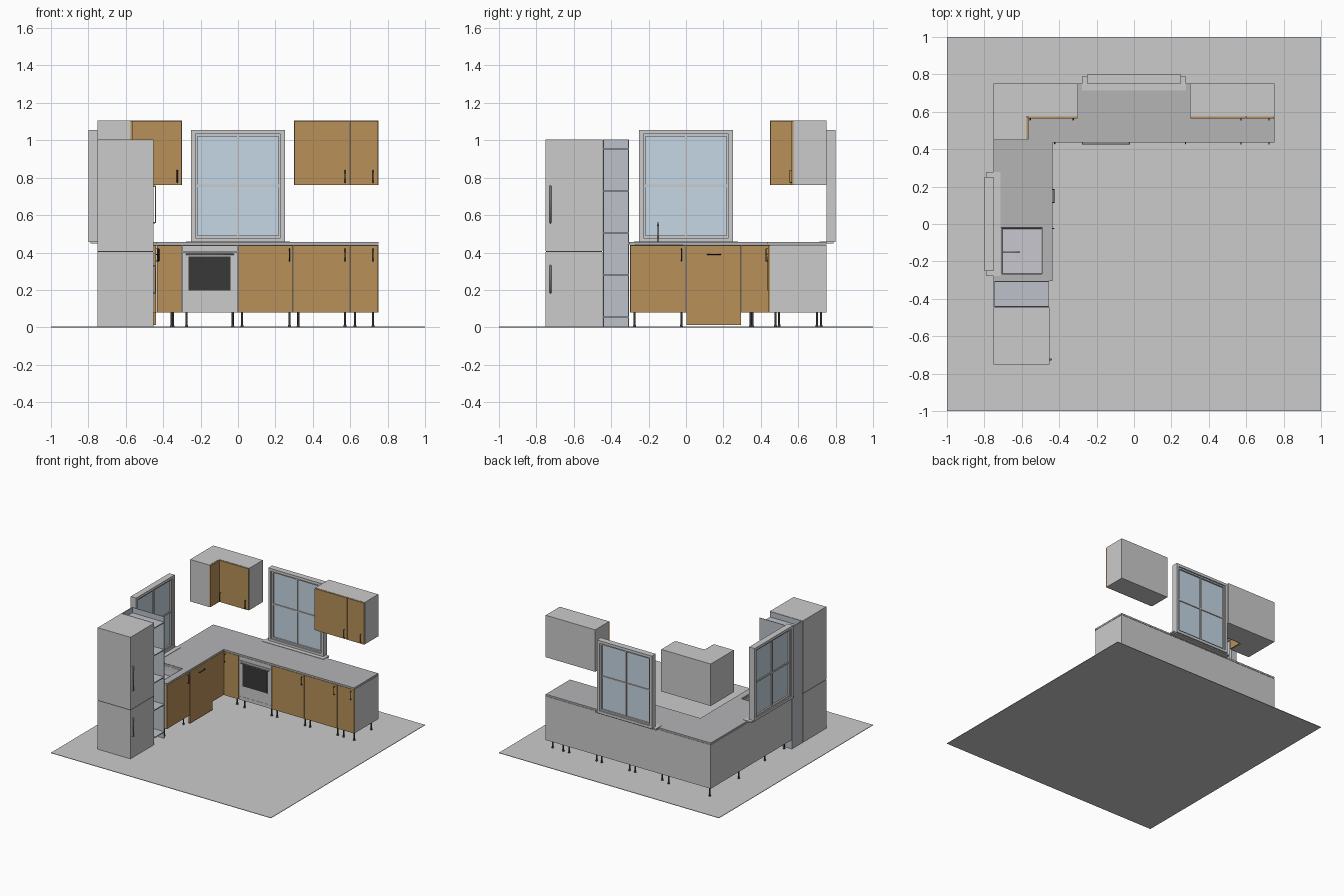
import bpy, bmesh
from mathutils import Matrix

if "Cube" in bpy.data.objects:
    bpy.data.objects.remove(bpy.data.objects["Cube"])


def material(name, rgb):
    m = bpy.data.materials.new(name)
    m.diffuse_color = (*rgb, 1)
    m.use_nodes = True
    m.node_tree.nodes["Principled BSDF"].inputs["Base Color"].default_value = m.diffuse_color
    return m


WOOD = material("wood", (0.48, 0.28, 0.10))
BLACK = material("black", (0.04, 0.04, 0.04))
GLASS = material("glass", (0.56, 0.68, 0.77))
SHELF = material("shelf_grey", (0.51, 0.54, 0.59))
STONE = material("worktop_grey", (0.46, 0.46, 0.47))
STEEL = material("steel", (0.58, 0.57, 0.63))
FLOOR = material("floor_grey", (0.68, 0.68, 0.68))


def finish(name, bm, mat=None):
    bmesh.ops.recalc_face_normals(bm, faces=bm.faces)
    me = bpy.data.meshes.new(name)
    bm.to_mesh(me)
    bm.free()
    ob = bpy.data.objects.new(name, me)
    bpy.context.collection.objects.link(ob)
    if mat:
        me.materials.append(mat)
    return ob


# a runs along the wall, b is the distance from the centre towards the wall
def place(a, b, z, left):
    return (-b, a, z) if left else (a, b, z)


def prism(name, pts, z0, z1, mat=None):
    bm = bmesh.new()
    f = bm.faces.new([bm.verts.new((x, y, z0)) for x, y in pts])
    top = bmesh.ops.extrude_face_region(bm, geom=[f])["geom"]
    bmesh.ops.translate(bm, vec=(0, 0, z1 - z0),
                        verts=[v for v in top if isinstance(v, bmesh.types.BMVert)])
    return finish(name, bm, mat)


def box(name, a0, a1, b0, b1, z0, z1, mat=None, left=False):
    pts = [place(a, b, 0, left)[:2] for a, b in ((a0, b0), (a1, b0), (a1, b1), (a0, b1))]
    return prism(name, pts, z0, z1, mat)


def tube(name, pts, r, mat=None):
    cu = bpy.data.curves.new(name, "CURVE")
    cu.dimensions = "3D"
    cu.bevel_depth = r
    cu.bevel_resolution = 1
    cu.use_fill_caps = True
    sp = cu.splines.new("POLY")
    sp.points.add(len(pts) - 1)
    for p, co in zip(sp.points, pts):
        p.co = (*co, 1)
    ob = bpy.data.objects.new(name, cu)
    bpy.context.collection.objects.link(ob)
    if mat:
        cu.materials.append(mat)
    return ob


def handle(name, a, b, z0, z1, left=False, length=0, mat=BLACK, r=0.003):
    out = b - 0.011
    ends = ((a, z0), (a + length, z1))
    (a0, s0), (a1, s1) = ends
    tube(name, [place(a0, b, s0, left), place(a0, out, s0, left),
                place(a1, out, s1, left), place(a1, b, s1, left)], r, mat)


# Floor
box("floor", -1, 1, -1, 1, 0, 0.004, FLOOR)

# Base cabinet carcass and worktop
body = prism("base_cabinets", [(-0.75, -0.30), (-0.45, -0.30), (-0.45, 0.45), (0.75, 0.45),
                               (0.75, 0.75), (-0.75, 0.75)], 0.08, 0.44)
top = prism("worktop", [(-0.75, -0.305), (-0.435, -0.305), (-0.435, 0.435), (0.75, 0.435),
                        (0.75, 0.75), (-0.75, 0.75)], 0.442, 0.456, STONE)

# Sink hole
cutter = box("sink_cutter", -0.707, -0.493, -0.267, -0.023, 0.34, 0.6)
for ob in (body, top):
    mod = ob.modifiers.new("sink_hole", "BOOLEAN")
    mod.operation = "DIFFERENCE"
    mod.object = cutter
    mod.solver = "EXACT"
    bpy.context.view_layer.objects.active = ob
    bpy.ops.object.modifier_apply(modifier=mod.name)
bpy.data.objects.remove(cutter)

# Sink basin and tap
bm = bmesh.new()
bmesh.ops.create_cube(bm, size=1, matrix=Matrix.Translation((-0.60, -0.145, 0.404))
                      @ Matrix.Diagonal((0.22, 0.25, 0.108, 1)))
rim = max(bm.faces, key=lambda f: f.calc_center_median().z)
bmesh.ops.inset_region(bm, faces=[rim], thickness=0.008)
bmesh.ops.translate(bm, verts=rim.verts, vec=(0, 0, -0.09))
finish("sink", bm, STEEL)
tube("tap", [(-0.695, -0.15, 0.37), (-0.695, -0.15, 0.545), (-0.688, -0.15, 0.556),
             (-0.625, -0.15, 0.556), (-0.615, -0.15, 0.545)], 0.006, STEEL)

# Base doors on both runs, dishwasher panel reaching the floor
for i, (a0, a1, z0, left) in enumerate([
        (-0.436, -0.30, 0.08, False), (0, 0.295, 0.08, False), (0.295, 0.597, 0.08, False),
        (0.597, 0.75, 0.08, False), (-0.30, 0, 0.08, True), (0, 0.295, 0.012, True),
        (0.295, 0.45, 0.08, True)]):
    box(f"base_door_{i}", a0 + 0.002, a1 - 0.002, 0.438, 0.4505, z0, 0.438, WOOD, left)
for i, (a, left) in enumerate([(-0.424, False), (0.275, False), (0.572, False),
                               (0.722, False), (-0.025, True)]):
    handle(f"base_handle_{i}", a, 0.439, 0.355, 0.42, left)
handle("dishwasher_handle", 0.115, 0.439, 0.39, 0.39, True, 0.07)

# Oven
box("oven_door", -0.298, -0.002, 0.438, 0.451, 0.11, 0.402)
box("oven_base_strip", -0.298, -0.002, 0.440, 0.451, 0.08, 0.108)
box("oven_control_panel", -0.298, -0.002, 0.438, 0.451, 0.405, 0.438)
box("oven_window", -0.265, -0.04, 0.4365, 0.44, 0.198, 0.378, BLACK)
handle("oven_handle", -0.275, 0.439, 0.39, 0.39, False, 0.25, STEEL, 0.004)

# Cabinet legs with round feet
spots = [(x, y) for x in (-0.275, -0.028, 0.022, 0.275, 0.322, 0.572, 0.625, 0.722)
         for y in (0.478, 0.70)]
spots += [(x, y) for x in (-0.70, -0.478) for y in (-0.275, -0.025)]
spots += [(-0.355, 0.498), (-0.348, 0.722), (-0.722, 0.722), (-0.722, 0.345), (-0.498, 0.355)]
bm = bmesh.new()
for x, y in spots:
    for r1, r2, z0, z1 in ((0.009, 0.006, 0.003, 0.014), (0.0055, 0.0055, 0.014, 0.082)):
        bmesh.ops.create_cone(bm, cap_ends=True, segments=12, radius1=r1, radius2=r2,
                              depth=z1 - z0, matrix=Matrix.Translation((x, y, (z0 + z1) / 2)))
finish("cabinet_legs", bm, BLACK)

# Wall cabinets with doors
box("wall_cabinet_right", 0.30, 0.75, 0.575, 0.75, 0.76, 1.105)
prism("wall_cabinet_corner", [(-0.75, 0.45), (-0.575, 0.45), (-0.575, 0.575), (-0.30, 0.575),
                              (-0.30, 0.75), (-0.75, 0.75)], 0.76, 1.105)
for i, (a0, a1, left) in enumerate([(0.30, 0.597, False), (0.597, 0.75, False),
                                    (-0.565, -0.30, False), (0.45, 0.575, True)]):
    box(f"wall_door_{i}", a0 + 0.002, a1 - 0.002, 0.565, 0.5755, 0.762, 1.103, WOOD, left)
for i, (a, left) in enumerate([(0.572, False), (0.722, False), (-0.325, False), (-0.555, False)]):
    handle(f"wall_handle_{i}", a, 0.566, 0.775, 0.84, left)


# Windows: outer frame, sash, glazing bars, glass and sill
def frame(name, w, z0, z1, t, b0, b1, left):
    box(name + "_bottom", -w, w, b0, b1, z0, z0 + t, None, left)
    box(name + "_top", -w, w, b0, b1, z1 - t, z1, None, left)
    for s in (-1, 1):
        a = sorted((s * w, s * (w - t)))
        box(name + "_side", *a, b0, b1, z0 + t, z1 - t, None, left)


for side, left in (("back", False), ("left", True)):
    frame(side + "_window_frame", 0.25, 0.456, 1.055, 0.022, 0.75, 0.80, left)
    frame(side + "_window_sash", 0.228, 0.478, 1.033, 0.012, 0.76, 0.79, left)
    box(side + "_window_glass", -0.22, 0.22, 0.773, 0.777, 0.485, 1.028, GLASS, left)
    box(side + "_window_mullion", -0.006, 0.006, 0.765, 0.785, 0.485, 1.028, None, left)
    box(side + "_window_rail", -0.22, 0.22, 0.766, 0.784, 0.751, 0.763, None, left)
    box(side + "_window_sill", -0.277, 0.277, 0.715, 0.788, 0.447, 0.459, None, left)

# Fridge freezer
for name, z0, z1, h0, h1 in (("freezer", 0.004, 0.404, 0.185, 0.33),
                             ("fridge", 0.408, 1.003, 0.56, 0.755)):
    box(name, -0.75, -0.452, -0.75, -0.446, z0, z1)
    handle(name + "_handle", -0.725, 0.453, h0, h1, True, 0, None, 0.005)
box("fridge_seam", -0.748, -0.454, -0.748, -0.448, 0.40, 0.41, BLACK)

# Open shelf unit
for y in (-0.444, -0.310):
    box("shelf_side", -0.745, -0.455, y, y + 0.005, 0.004, 1.003, SHELF)
box("shelf_back", -0.75, -0.742, -0.444, -0.305, 0.004, 1.003, SHELF)
for i, z in enumerate((0.055, 0.28, 0.505, 0.73, 0.955)):
    box(f"shelf_board_{i}", -0.742, -0.456, -0.439, -0.310, z - 0.004, z + 0.004, SHELF)
